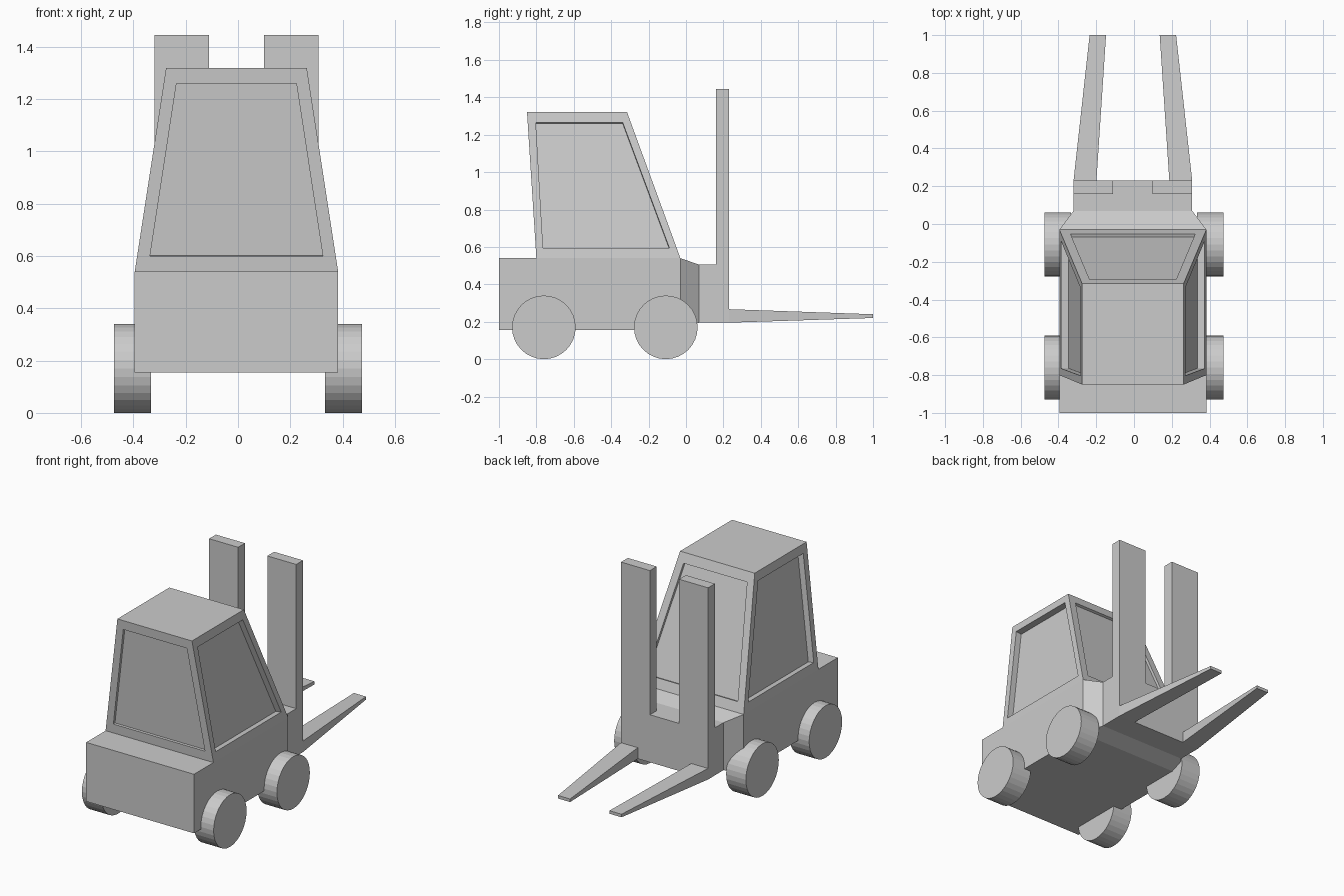
import bpy, bmesh, math
from mathutils import Vector

if "Cube" in bpy.data.objects:
    bpy.data.objects.remove(bpy.data.objects["Cube"])

CX = -0.006  # centre line of chassis, cab and mast


def finish(name, bm):
    bmesh.ops.recalc_face_normals(bm, faces=bm.faces)
    me = bpy.data.meshes.new(name)
    bm.to_mesh(me)
    bm.free()
    ob = bpy.data.objects.new(name, me)
    bpy.context.collection.objects.link(ob)
    return ob


def loft(name, rings, open_sides=()):
    """Bridge four-point rings and cap both ends."""
    bm = bmesh.new()
    vs = [[bm.verts.new(p) for p in r] for r in rings]
    for i in range(len(vs) - 1):
        for j in range(4):
            if (i, j) not in open_sides:
                k = (j + 1) % 4
                bm.faces.new((vs[i][j], vs[i][k], vs[i + 1][k], vs[i + 1][j]))
    bm.faces.new(vs[0])
    bm.faces.new(vs[-1])
    return finish(name, bm)


def section(y, x0, x1, z0, z1):
    """Rectangle in the xz plane; side 2 is the top."""
    return [(CX + x, y, z) for x, z in ((x0, z0), (x1, z0), (x1, z1), (x0, z1))]


# Chassis with tapered nose; the top is left open under the cab
stations = [(-1.0, 0.389, 0.155, 0.54), (-0.80, 0.389, 0.155, 0.54),
            (-0.03, 0.389, 0.155, 0.54), (0.07, 0.314, 0.195, 0.505),
            (0.23, 0.314, 0.195, 0.505)]
loft("chassis", [section(y, -w, w, a, b) for y, w, a, b in stations],
     open_sides={(1, 2)})

# Cab: tapered shell with a recessed window in each wall
bm = bmesh.new()


def cab_ring(w, y0, y1, z):
    return [Vector((CX + x, y, z)) for x, y in ((-w, y0), (w, y0), (w, y1), (-w, y1))]


low = cab_ring(0.389, -0.80, -0.03, 0.54)
top = cab_ring(0.269, -0.85, -0.315, 1.32)
bm.faces.new([bm.verts.new(p) for p in top])
for j in range(4):
    k = (j + 1) % 4
    wall = [low[j], low[k], top[k], top[j]]
    side = j % 2 == 1
    ub, ut, v = (0.052, 0.079, 0.071) if side else (0.065, 0.088, 0.077)
    depth = 0.04 if side else 0.017
    normal = (wall[1] - wall[0]).cross(wall[3] - wall[0]).normalized()

    def at(u, w):
        return wall[0].lerp(wall[1], u).lerp(wall[3].lerp(wall[2], u), w)

    rim = [at(ub, v), at(1 - ub, v), at(1 - ut, 1 - v), at(ut, 1 - v)]
    loops = [[bm.verts.new(p) for p in pts]
             for pts in (wall, rim, [p - normal * depth for p in rim])]
    for a, b in zip(loops, loops[1:]):
        for m in range(4):
            n = (m + 1) % 4
            bm.faces.new((a[m], a[n], b[n], b[m]))
    bm.faces.new(loops[-1])
bmesh.ops.remove_doubles(bm, verts=bm.verts, dist=0.0001)
finish("cab", bm)

for s, tag in ((-1, "left"), (1, "right")):
    # Upright mast post
    loft(f"mast_post_{tag}", [section(y, s * 0.105, s * 0.314, 0.505, 1.445)
                              for y in (0.16, 0.23)])
    # Tapered lifting fork
    loft(f"fork_{tag}", [section(0.23, s * 0.193, s * 0.314, 0.195, 0.267),
                         section(1.0, s * 0.142, s * 0.229, 0.22, 0.24)])
    # Wheels
    for y, end in ((-0.76, "rear"), (-0.108, "front")):
        bpy.ops.mesh.primitive_cylinder_add(
            vertices=32, radius=0.17, depth=0.142,
            location=(s * 0.404, y, 0.17), rotation=(0, math.pi / 2, 0))
        bpy.context.object.name = f"wheel_{end}_{tag}"
